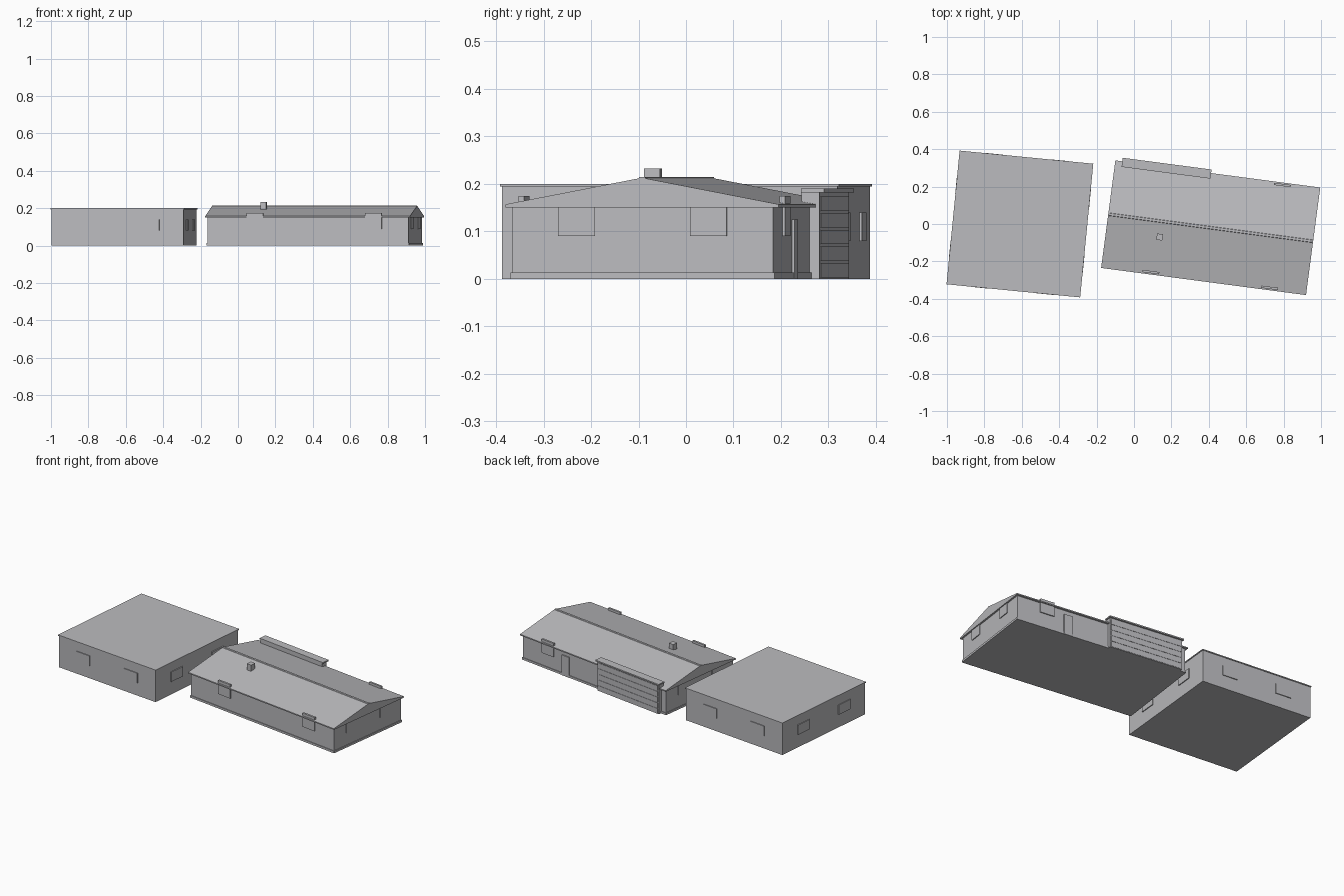
import bpy, bmesh, math
from mathutils import Matrix

cube = bpy.data.objects.get("Cube")
if cube:
    bpy.data.objects.remove(cube, do_unlink=True)

grey = bpy.data.materials.new("plain grey")
grey.use_nodes = True
colour = (0.5, 0.5, 0.52, 1)
grey.diffuse_color = colour
grey.node_tree.nodes["Principled BSDF"].inputs["Base Color"].default_value = colour


def site(x, y, degrees):
    """Placement of one building on the ground."""
    return Matrix.Translation((x, y, 0)) @ Matrix.Rotation(math.radians(degrees), 4, "Z")


def finish(name, bm, place):
    bmesh.ops.recalc_face_normals(bm, faces=bm.faces)
    mesh = bpy.data.meshes.new(name)
    bm.to_mesh(mesh)
    bm.free()
    mesh.materials.append(grey)
    ob = bpy.data.objects.new(name, mesh)
    ob.matrix_world = place
    bpy.context.collection.objects.link(ob)
    return ob


def box(name, place, x, y, z):
    """Box given by its (low, high) range on each local axis."""
    bm = bmesh.new()
    bmesh.ops.create_cube(bm, size=1)
    for v in bm.verts:
        v.co = [r[0] + (c + 0.5) * (r[1] - r[0]) for c, r in zip(v.co, (x, y, z))]
    return finish(name, bm, place)


def gable_prism(name, place, half_length, profile):
    """Extrude a (y, z) profile along local x."""
    bm = bmesh.new()
    face = bm.faces.new([bm.verts.new((-half_length, y, z)) for y, z in profile])
    ext = bmesh.ops.extrude_face_region(bm, geom=[face])["geom"]
    bmesh.ops.translate(bm, vec=(2 * half_length, 0, 0),
                        verts=[g for g in ext if isinstance(g, bmesh.types.BMVert)])
    return finish(name, bm, place)


def span(centre, size):
    return (centre - size / 2, centre + size / 2)


# Square flat-roofed building
flat = site(-0.61, 0.0, -5.6)
half = 0.355
box("flat_building_walls", flat, (-half, half), (-half, half), (0, 0.194))
box("flat_building_roof", flat, span(0, 0.718), span(0, 0.718), (0.194, 0.2))

# Two raised windows on each of its four sides
for side in range(4):
    turned = flat @ Matrix.Rotation(side * math.pi / 2, 4, "Z")
    for x in (-0.175, 0.175):
        box("flat_building_window", turned, span(x, 0.1),
            (-half - 0.005, -half + 0.005), (0.08, 0.14))

# Long gabled house
house = site(0.41, -0.02, -7.54)
hx, hy = 0.542, 0.277
box("house_walls", house, (-hx, hx), (-hy, hy), (0, 0.152))
box("house_plinth", house, span(0, 1.092), span(0, 0.562), (0, 0.013))
gable_prism("house_roof", house, 0.5525,
            [(-0.29, 0.15), (0.29, 0.15), (0.29, 0.157), (0, 0.213), (-0.29, 0.157)])
gable_prism("ridge_cap", house, 0.552,
            [(-0.009, 0.209), (0.009, 0.209), (0.006, 0.2145), (-0.006, 0.2145)])
box("chimney", house, span(-0.264, 0.032), span(-0.085, 0.034), (0.18, 0.232))

# House windows: tall ones break through the eaves
for x, side in ((-0.286, -1), (0.354, -1), (0.35, 1)):
    box("eaves_window", house, span(x, 0.09), span(side * 0.277, 0.012), (0.09, 0.175))
for side in (-1, 1):
    for y in (-0.14, 0.14):
        box("gable_window", house, span(side * hx, 0.01), span(y, 0.078), (0.09, 0.157))

# Back door
box("back_door", house, span(0.215, 0.055), (hy - 0.005, hy + 0.006), (0.0, 0.125))

# Garage front with lintel and plank battens
box("garage_body", house, (-0.508, -0.043), (0.26, 0.298), (0, 0.184))
box("garage_lintel", house, (-0.515, -0.036), (0.26, 0.309), (0.182, 0.19))
for i in range(5):
    box("garage_batten", house, (-0.5, -0.05), (0.295, 0.3), span(0.035 * i + 0.018, 0.03))
